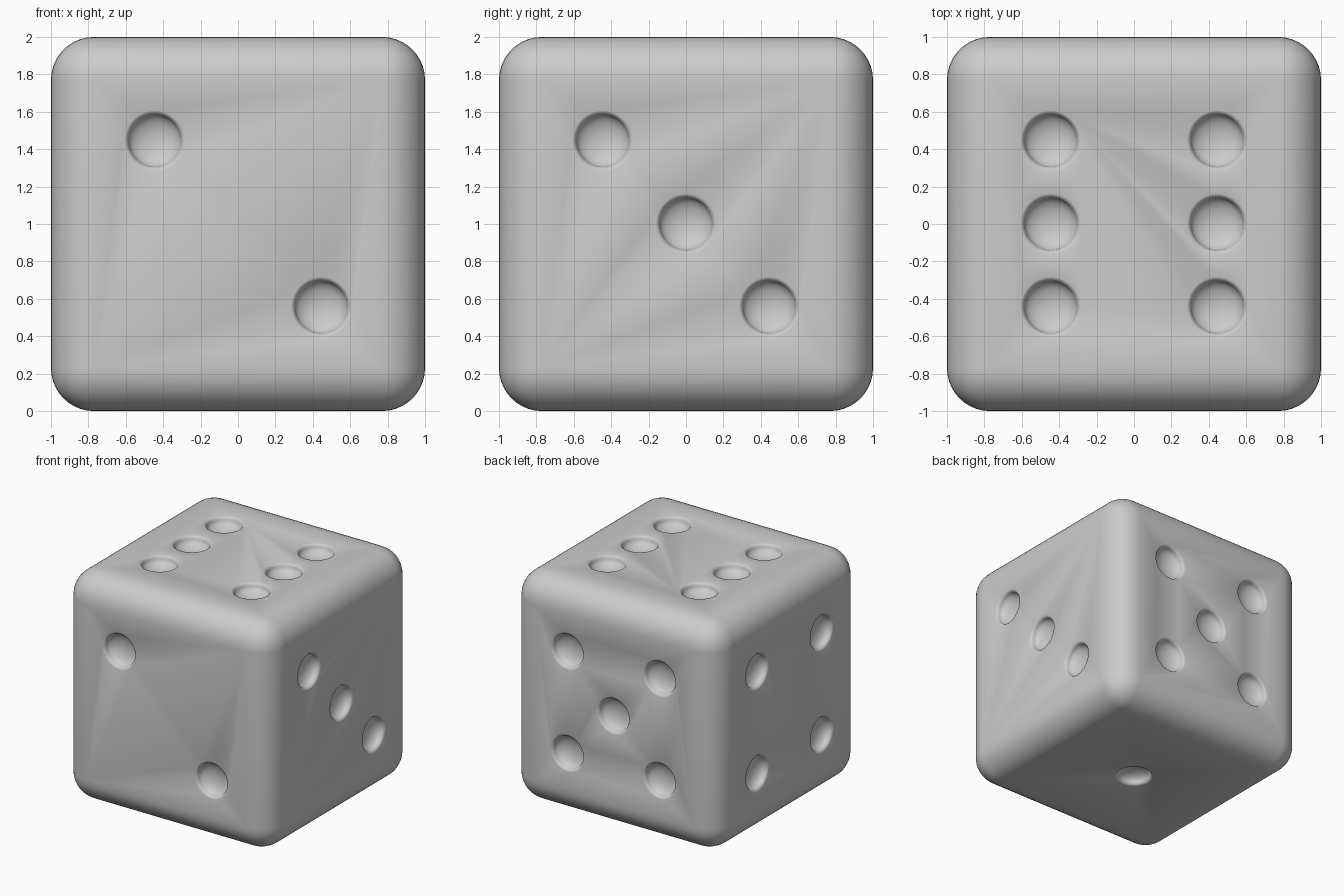
import bpy, bmesh
from math import sin, cos, pi, radians
from mathutils import Matrix, Vector

if "Cube" in bpy.data.objects:
    bpy.data.objects.remove(bpy.data.objects["Cube"])

S = 0.445          # pip spacing
SEG = 40           # sides of each pip

# Rounded cube body
bm = bmesh.new()
bmesh.ops.create_cube(bm, size=2)
bmesh.ops.bevel(bm, geom=bm.edges[:], offset=0.23, segments=10,
                profile=0.5, affect='EDGES')
me = bpy.data.meshes.new("die_body")
bm.to_mesh(me)
bm.free()
die = bpy.data.objects.new("die_body", me)
bpy.context.collection.objects.link(die)
die.location.z = 1

# Pip cutter profile: soft rim, then a round bowl (radius, height)
profile = [(0.165, 0.03), (0.165, 0.001), (0.154, -0.003), (0.146, -0.011)]
profile += [(0.141 * cos(a), -0.02 - 0.07 * sin(a))
            for a in (radians(d) for d in range(0, 90, 11))]


def add_pip(bm, matrix):
    """Add one closed lathe-shaped cutter."""
    rings = [[bm.verts.new(matrix @ Vector((r * cos(2 * pi * i / SEG),
                                            r * sin(2 * pi * i / SEG), h)))
              for i in range(SEG)] for r, h in profile]
    bm.faces.new(rings[0])
    bm.faces.new(rings[-1][::-1])
    for a, b in zip(rings, rings[1:]):
        for i in range(SEG):
            j = (i + 1) % SEG
            bm.faces.new((a[i], b[i], b[j], a[j]))


# Pip layouts as (right, up) on each face
diag = [(-S, S), (S, -S)]
corners = diag + [(S, S), (-S, -S)]
X, Y, Z = Vector((1, 0, 0)), Vector((0, 1, 0)), Vector((0, 0, 1))
faces = [(-Y, X, diag), (X, Y, diag + [(0, 0)]),
         (Y, -X, corners + [(0, 0)]), (-X, -Y, corners),
         (Z, X, corners + [(-S, 0), (S, 0)]), (-Z, X, [(0, 0)])]

bm = bmesh.new()
for n, right, pips in faces:
    up = n.cross(right)
    for u, v in pips:
        m = Matrix((right, up, n)).transposed().to_4x4()
        m.translation = n + right * u + up * v
        add_pip(bm, m)
bmesh.ops.recalc_face_normals(bm, faces=bm.faces[:])
me = bpy.data.meshes.new("pip_cutter")
bm.to_mesh(me)
bm.free()
cutter = bpy.data.objects.new("pip_cutter", me)
bpy.context.collection.objects.link(cutter)
cutter.location.z = 1
cutter.hide_render = True

# Carve the pips, then smooth the surface
mod = die.modifiers.new("pips", 'BOOLEAN')
mod.operation = 'DIFFERENCE'
mod.solver = 'EXACT'
mod.object = cutter
bpy.context.view_layer.objects.active = die
die.select_set(True)
bpy.ops.object.modifier_apply(modifier=mod.name)
bpy.data.objects.remove(cutter)
bpy.ops.object.shade_smooth_by_angle(angle=radians(40))
